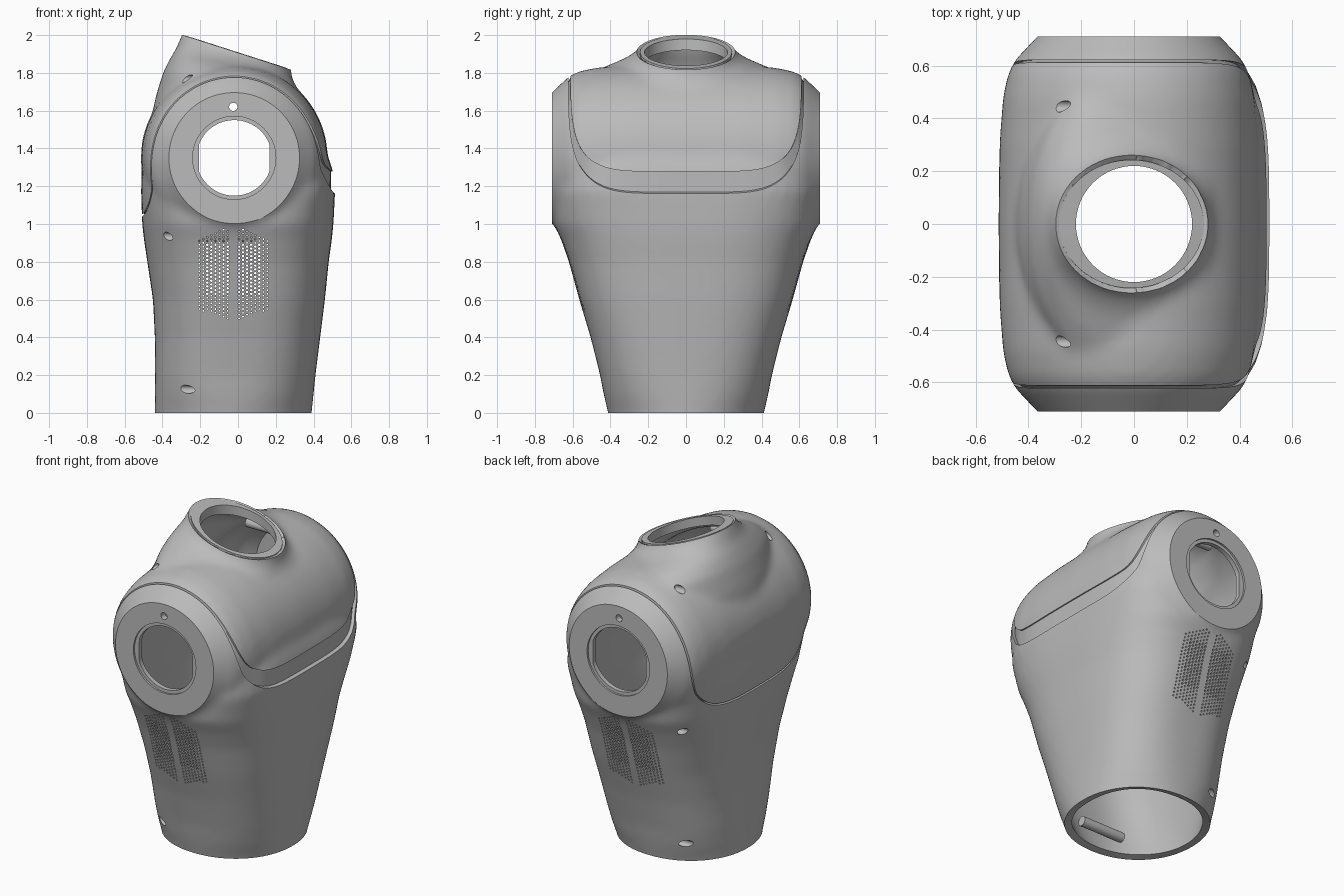
import bpy, bmesh, math
from math import sin, cos, pi, radians
from mathutils import Vector, Matrix
from mathutils.bvhtree import BVHTree

if "Cube" in bpy.data.objects:
    bpy.data.objects.remove(bpy.data.objects["Cube"])

grey = bpy.data.materials.new("mid_grey")
grey.use_nodes = True
grey.diffuse_color = (0.5, 0.5, 0.5, 1)
grey.node_tree.nodes["Principled BSDF"].inputs["Base Color"].default_value = (0.5, 0.5, 0.5, 1)

AXIS_X, AXIS_Z = -0.02, 1.35      # shoulder axis
FACE_Y = 0.71                     # flat shoulder faces
SLOPE = 0.32                      # forward tilt of the neck rim


def loft(bm, rings, closed=False):
    """Skin a list of equal-length rings; cap the ends or close the loop."""
    rows = [[bm.verts.new(p) for p in ring] for ring in rings]
    n = len(rows[0])
    pairs = list(zip(rows, rows[1:])) + ([(rows[-1], rows[0])] if closed else [])
    for a, b in pairs:
        for i in range(n):
            j = (i + 1) % n
            bm.faces.new((a[i], a[j], b[j], b[i]))
    if not closed:
        bm.faces.new(rows[0])
        bm.faces.new(rows[-1])


def cylinder(bm, start, end, r, sides=32):
    a, b = Vector(start), Vector(end)
    turn = (b - a).to_track_quat('Z', 'Y').to_matrix().to_4x4()
    return bmesh.ops.create_cone(bm, cap_ends=True, segments=sides, radius1=r, radius2=r,
                                 depth=(b - a).length,
                                 matrix=Matrix.Translation((a + b) / 2) @ turn)["verts"]


def make_object(name, bm):
    bmesh.ops.recalc_face_normals(bm, faces=bm.faces[:])
    mesh = bpy.data.meshes.new(name)
    bm.to_mesh(mesh)
    bm.free()
    mesh.materials.append(grey)
    ob = bpy.data.objects.new(name, mesh)
    bpy.context.scene.collection.objects.link(ob)
    return ob


def activate(ob):
    bpy.ops.object.select_all(action='DESELECT')
    ob.select_set(True)
    bpy.context.view_layer.objects.active = ob


def smooth(ob):
    activate(ob)
    bpy.ops.object.shade_smooth_by_angle(angle=radians(30))


def apply_modifier(ob, kind, **settings):
    activate(ob)
    mod = ob.modifiers.new(kind.lower(), kind)
    for key, value in settings.items():
        setattr(mod, key, value)
    bpy.ops.object.modifier_apply(modifier=mod.name)


def carve(ob, bm):
    cutter = make_object("cutter", bm)
    cutter.hide_render = True
    apply_modifier(ob, 'BOOLEAN', operation='DIFFERENCE', solver='MANIFOLD', object=cutter)
    bpy.data.objects.remove(cutter)


def superellipse(z, x0, x1, w, power, n=64):
    cx, hx, ring = (x0 + x1) / 2, (x1 - x0) / 2, []
    for i in range(n):
        c, s = cos(2 * pi * i / n), sin(2 * pi * i / n)
        k = (abs(c) ** power + abs(s) ** power) ** (-1 / power)
        ring.append((cx + hx * k * c, w * k * s, z))
    return ring


def tilted_ellipse(cx, cz, rx, ry, slope, n=64):
    return [(cx + rx * cos(2 * pi * i / n), ry * sin(2 * pi * i / n),
             cz - slope * rx * cos(2 * pi * i / n)) for i in range(n)]


# Outer form: waist loft, shoulder barrel and tilted neck, fused together
bm = bmesh.new()
waist = [(-0.10, -0.44, 0.38, 0.39, 2.05), (0, -0.44, 0.39, 0.413, 2.1),
         (0.1, -0.44, 0.40, 0.436, 2.35), (0.2, -0.44, 0.41, 0.455, 2.55),
         (0.4, -0.44, 0.435, 0.505, 2.7), (0.6, -0.45, 0.46, 0.565, 2.8),
         (0.8, -0.48, 0.48, 0.62, 2.9), (0.92, -0.498, 0.497, 0.662, 3.0),
         (1.0, -0.507, 0.505, 0.698, 3.1), (1.17, -0.513, 0.514, 0.705, 3.8),
         (1.28, -0.51, 0.503, 0.69, 4), (1.42, -0.50, 0.455, 0.6, 4)]
loft(bm, [superellipse(*row) for row in waist])

half = [(0.77, 0.29), (0.71, 0.347), (0.62, 0.432), (0.57, 0.457), (0.48, 0.477), (0.3, 0.49)]
barrel = half + [(0, 0.495)] + [(-y, r) for y, r in reversed(half)]
loft(bm, [[(AXIS_X + r * cos(2 * pi * i / 64), y, AXIS_Z + r * sin(2 * pi * i / 64))
           for i in range(64)] for y, r in barrel])

neck = [(0.02, 2.01, 0.28, 0.24, SLOPE), (-0.01, 1.91, 0.287, 0.254, SLOPE),
        (-0.012, 1.88, 0.298, 0.285, SLOPE), (-0.02, 1.85, 0.305, 0.34, 0.27),
        (-0.03, 1.81, 0.33, 0.46, 0.2), (-0.04, 1.76, 0.355, 0.56, 0.13),
        (-0.05, 1.66, 0.385, 0.6, 0.05), (-0.05, 1.5, 0.42, 0.6, 0)]
loft(bm, [tilted_ellipse(*row) for row in neck])
shell = make_object("torso_shell", bm)
apply_modifier(shell, 'REMESH', mode='VOXEL', voxel_size=0.021)
apply_modifier(shell, 'SMOOTH', factor=0.5, iterations=10)

# Flat shoulder faces, open base and open neck
bm = bmesh.new()
bm.from_mesh(shell.data)
cuts = [((0, FACE_Y, 0), (0, 1, 0), True), ((0, -FACE_Y, 0), (0, -1, 0), True),
        ((0, 0, 0), (0, 0, -1), False), ((-0.01, 0, 1.91), (SLOPE, 0, 1), False)]
for point, normal, capped in cuts:
    cut = bmesh.ops.bisect_plane(bm, geom=bm.verts[:] + bm.edges[:] + bm.faces[:], dist=1e-5,
                                 plane_co=point, plane_no=Vector(normal).normalized(),
                                 clear_outer=True)["geom_cut"]
    if capped:
        rim = [e for e in cut if isinstance(e, bmesh.types.BMEdge)]
        bmesh.ops.edgeloop_fill(bm, edges=rim)
bmesh.ops.recalc_face_normals(bm, faces=bm.faces[:])
tree = BVHTree.FromBMesh(bm)
bm.to_mesh(shell.data)
bm.free()
apply_modifier(shell, 'SOLIDIFY', thickness=0.045, offset=-1)


# Seam around the upper panel, widening into a recessed slot on the chest
def seam_point(t, low, high, width):
    """Axis point, outward direction and surface radius at a seam point."""
    c, s = cos(t), sin(t)
    k = (c ** 6 + s ** 6) ** (-1 / 6)
    phi = radians((low + high) / 2 - (high - low) / 2 * k * c)
    out = Vector((cos(phi), 0, sin(phi)))
    axis = Vector((AXIS_X, width * k * s, AXIS_Z))
    hit = tree.ray_cast(axis + out, -out)[0]
    return axis, out, ((hit - axis).length if hit else 0.48)


bm = bmesh.new()
rings = []
for i in range(180):
    t = 2 * pi * i / 180
    a, da, ra = seam_point(t, -8, 211.5, 0.612)
    b, db, rb = seam_point(t, -19.5, 212.5, 0.622)
    rings.append([a + da * (ra + 0.03), b + db * (rb + 0.03),
                  b + db * (rb - 0.022), a + da * (ra - 0.01)])
loft(bm, rings, closed=True)
carve(shell, bm)

# Neck bore
bm = bmesh.new()
cylinder(bm, (0, 0, 1.7), (0, 0, 2.2), 0.22, 64)
carve(shell, bm)

# Shallow ring step around each arm opening
bm = bmesh.new()
for side in (-1, 1):
    cylinder(bm, (AXIS_X, side * 0.698, AXIS_Z), (AXIS_X, side * 0.8, AXIS_Z), 0.22, 64)
carve(shell, bm)

# Arm openings with flattened sides
bm = bmesh.new()
for v in cylinder(bm, (AXIS_X, -0.9, AXIS_Z), (AXIS_X, 0.9, AXIS_Z), 0.2, 64):
    v.co.x = min(max(v.co.x, AXIS_X - 0.187), AXIS_X + 0.187)
carve(shell, bm)

# Pin holes, screw holes and speaker perforations
screws = [(0.38, 0.125, -0.2), (0.56, 0.935, -0.26), (0.445, 1.768, -0.22)]
bm = bmesh.new()
cylinder(bm, (-0.025, -0.9, 1.62), (-0.025, 0.9, 1.62), 0.022, 24)
for side in (-1, 1):
    for y, z, x in screws:
        cylinder(bm, (-0.7, side * y, z), (x, side * y, z), 0.022, 24)
    for col in range(8):
        x = -0.025 + side * (0.03 + 0.0215 * col)
        for row in range(24):
            z = 0.5 + 0.02 * row + 0.01 * (col % 2)
            if 0.49 + 0.008 * col < z < 0.985 - 0.008 * col:
                r = 0.007 if 0.62 < z < 0.9 and col < 6 else 0.005
                cylinder(bm, (x, -0.9, z), (x, 0.9, z), r, 6)
carve(shell, bm)
smooth(shell)

# Collar that gives the neck rim its straight round bore
bm = bmesh.new()
loft(bm, [tilted_ellipse(0, 1.909, 0.22, 0.22, SLOPE),
          tilted_ellipse(-0.01, 1.911, 0.275, 0.243, SLOPE),
          tilted_ellipse(-0.012, 1.85, 0.275, 0.243, SLOPE),
          tilted_ellipse(0, 1.85, 0.22, 0.22, SLOPE)], closed=True)
smooth(make_object("neck_collar", bm))

# Screw bosses inside the shell
for label, (y, z, x) in zip(("lower", "middle", "upper"), screws):
    for side, hand in ((1, "left"), (-1, "right")):
        bm = bmesh.new()
        inner = side * (y - 0.03)
        height = z - 0.03 if z > 1.5 else z
        cylinder(bm, (x, inner, height), (0.1, inner, height), 0.03, 20)
        smooth(make_object(f"{label}_{hand}_screw_boss", bm))
